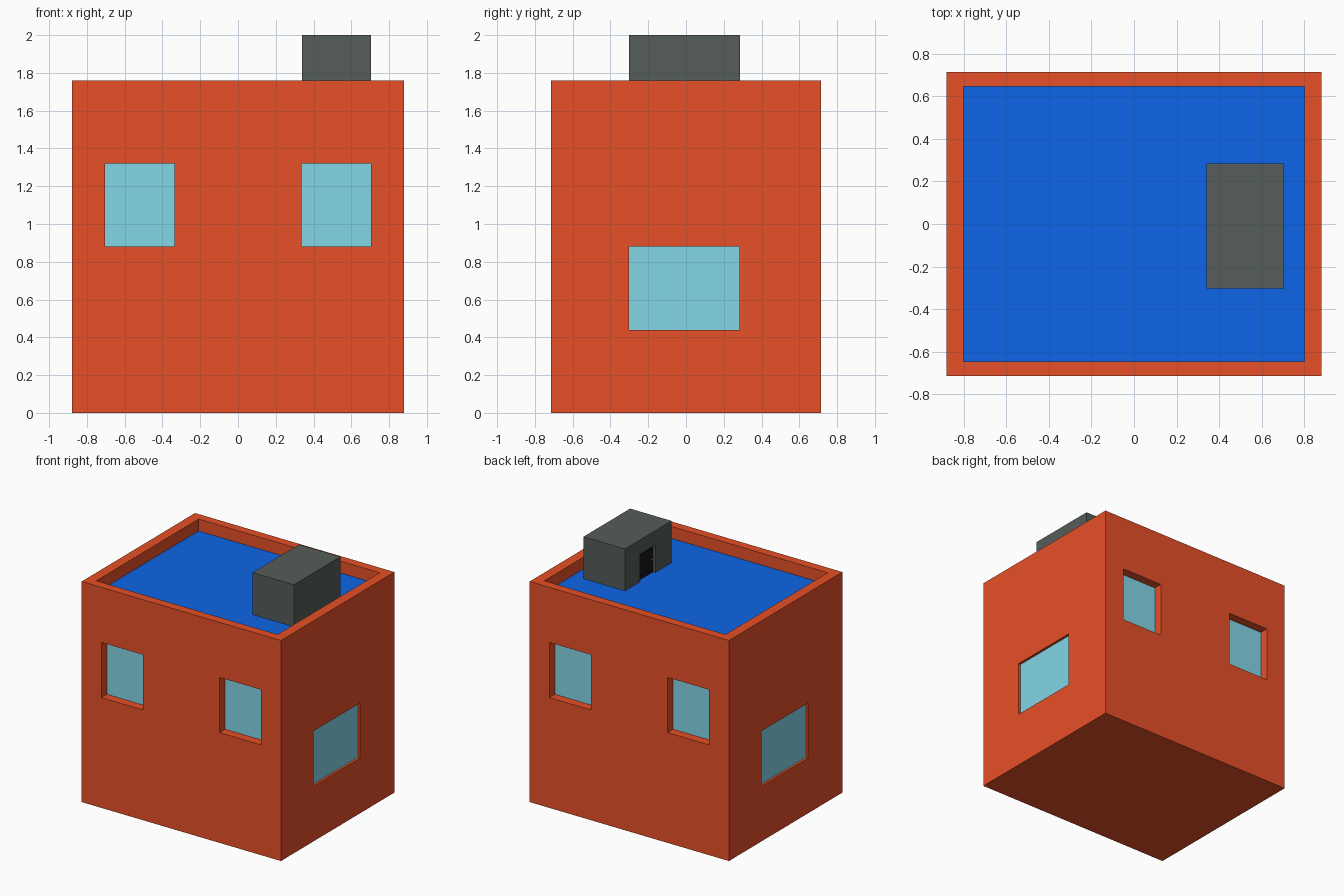
import bpy
from mathutils import Vector

if "Cube" in bpy.data.objects:
    bpy.data.objects.remove(bpy.data.objects["Cube"])


def material(name, rgb):
    m = bpy.data.materials.new(name)
    m.diffuse_color = (*rgb, 1)
    m.use_nodes = True
    m.node_tree.nodes["Principled BSDF"].inputs["Base Color"].default_value = m.diffuse_color
    return m


BRICK = material("brick", (0.80, 0.08, 0.02))
BLUE = material("roof_blue", (0.004, 0.13, 0.80))
GLASS = material("glass", (0.23, 0.68, 0.80))
SLATE = material("slate", (0.09, 0.11, 0.10))
BLACK = material("door_black", (0.008, 0.008, 0.008))


def box(name, lo, hi, mat=None):
    lo, hi = Vector(lo), Vector(hi)
    bpy.ops.mesh.primitive_cube_add(size=1, location=(lo + hi) / 2)
    ob = bpy.context.object
    ob.name = name
    ob.scale = hi - lo
    bpy.ops.object.transform_apply(location=False, rotation=False, scale=True)
    if mat:
        ob.data.materials.append(mat)
    return ob


def carve(target, lo, hi):
    cutter = box("cutter", lo, hi)
    cutter.hide_render = True
    mod = target.modifiers.new("carve", "BOOLEAN")
    mod.operation, mod.solver, mod.object = "DIFFERENCE", "EXACT", cutter
    bpy.context.view_layer.objects.active = target
    bpy.ops.object.modifier_apply(modifier=mod.name)
    bpy.data.objects.remove(cutter)


W, D, H = 0.88, 0.715, 1.76      # half width, half depth, wall height
ROOF = 1.665                     # roof deck level
PANE = 0.01                      # glass thickness

# Walls with the parapet carved out of the top
walls = box("walls", (-W, -D, 0), (W, D, H), BRICK)
carve(walls, (-0.80, -0.645, ROOF - PANE), (0.80, 0.645, H + 0.1))
box("roof_deck", (-0.80, -0.645, ROOF - PANE), (0.80, 0.645, ROOF), BLUE)

# Recessed windows: s = -1 is front / left, s = 1 is back / right
for s in (-1, 1):
    for x0, x1 in ((-0.705, -0.337), (0.337, 0.705)):
        inner, outer = s * (D - 0.07), s * (D + 0.1)
        back = inner - s * PANE
        carve(walls, (x0, min(back, outer), 0.88), (x1, max(back, outer), 1.32))
        box("upper_window", (x0, min(back, inner), 0.88),
            (x1, max(back, inner), 1.32), GLASS)
    y0, y1 = sorted((-s * 0.302, s * 0.282))
    inner, outer = s * (W - 0.02), s * (W + 0.1)
    back = inner - s * PANE
    carve(walls, (min(back, outer), y0, 0.44), (max(back, outer), y1, 0.88))
    box("side_window", (min(back, inner), y0, 0.44),
        (max(back, inner), y1, 0.88), GLASS)

# Rooftop hut with a recessed door and knob on its left side
hut = box("roof_hut", (0.34, -0.302, ROOF), (0.705, 0.285, 2.0), SLATE)
carve(hut, (0.2, -0.10, ROOF - 0.1), (0.37, 0.095, ROOF + 0.22))
box("hut_door", (0.36, -0.10, ROOF), (0.37, 0.095, ROOF + 0.22), BLACK)
bpy.ops.mesh.primitive_uv_sphere_add(segments=10, ring_count=6, radius=0.009,
                                     location=(0.353, -0.075, ROOF + 0.11))
bpy.context.object.name = "door_knob"
bpy.context.object.data.materials.append(SLATE)
